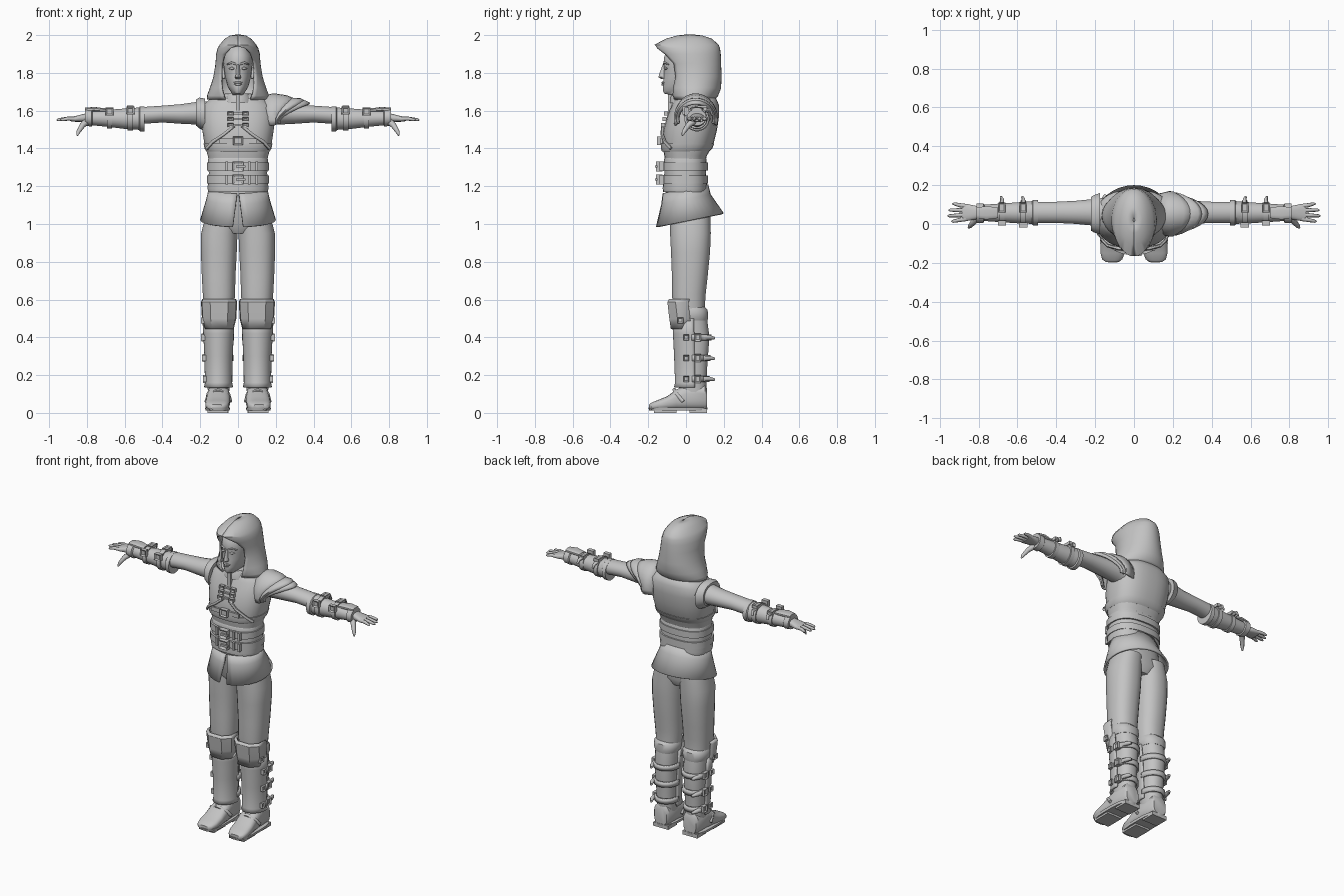
import bpy, bmesh, math
from mathutils import Vector

MAT = bpy.data.materials.new("plain_grey")
MAT.diffuse_color = (0.55, 0.55, 0.55, 1)

def finish(name, bm, angle=40, solid=0):
    bmesh.ops.recalc_face_normals(bm, faces=bm.faces)
    me = bpy.data.meshes.new(name)
    bm.to_mesh(me)
    bm.free()
    ob = bpy.data.objects.new(name, me)
    bpy.context.collection.objects.link(ob)
    me.materials.append(MAT)
    if solid:
        m = ob.modifiers.new("thickness", 'SOLIDIFY')
        m.thickness, m.offset = solid, 0
    bpy.ops.object.select_all(action='DESELECT')
    ob.select_set(True)
    bpy.context.view_layer.objects.active = ob
    bpy.ops.object.shade_smooth_by_angle(angle=math.radians(angle))
    return ob

def skin(name, rings, closed=True, solid=0, angle=40):
    """Join rows of points; closed rows are capped at both ends."""
    bm = bmesh.new()
    rows = [[bm.verts.new(p) for p in r] for r in rings]
    n = len(rows[0])
    for a, b in zip(rows, rows[1:]):
        for i in range(n if closed else n - 1):
            j = (i + 1) % n
            bm.faces.new((a[i], a[j], b[j], b[i]))
    if closed:
        bm.faces.new(rows[0])
        bm.faces.new(rows[-1])
    return finish(name, bm, angle, solid)

def power(v, e):
    return math.copysign(abs(v) ** (2 / e), v)

def loft(name, axis, rows, n=24, e=2.2, side=1, angle=40):
    """Rows: position on axis, then low and high bounds of the two other axes."""
    rings = []
    for s, a0, a1, b0, b1 in rows:
        ring = []
        for i in range(n):
            t = math.tau * (i + .5) / n
            a = (a0 + a1) / 2 + (a1 - a0) / 2 * power(math.cos(t), e)
            b = (b0 + b1) / 2 + (b1 - b0) / 2 * power(math.sin(t), e)
            p = {'x': (s, a, b), 'y': (a, s, b), 'z': (a, b, s)}[axis]
            ring.append((p[0] * side, p[1], p[2]))
        rings.append(ring)
    return skin(name, rings, angle=angle)

def wrap(name, rows, n=28, tilt=0, solid=.012, cx=0, flip=1):
    """Open sheet around z. Rows: z, rx, cy, ry, front opening angle."""
    rings = []
    for z, rx, cy, ry, a in rows:
        a = math.radians(a)
        ring = []
        for i in range(n + 1):
            t = -a + (math.pi + 2 * a) * i / n
            y = cy + flip * ry * math.sin(t)
            ring.append((cx + rx * math.cos(t), y, z + tilt * y))
        rings.append(ring)
    return skin(name, rings, False, solid)

def tube(name, pts, radii, n=8):
    pts = [Vector(p) for p in pts]
    rings = []
    for i, (p, r) in enumerate(zip(pts, radii)):
        d = pts[min(i + 1, len(pts) - 1)] - pts[max(i - 1, 0)]
        q = d.to_track_quat('Z', 'Y')
        rings.append([p + q @ Vector((r * math.cos(math.tau * k / n), r * math.sin(math.tau * k / n), 0))
                      for k in range(n)])
    return skin(name, rings, angle=60)

def box(name, c, size, frame=None):
    """Block; with a frame direction, the outward face is sunk like a buckle."""
    bm = bmesh.new()
    bmesh.ops.create_cube(bm, size=1)
    for v in bm.verts:
        v.co = Vector(c) + Vector([v.co[i] * size[i] for i in range(3)])
    if frame:
        f = Vector(frame)
        bm.normal_update()
        top = max(bm.faces, key=lambda q: q.normal.dot(f))
        bmesh.ops.inset_region(bm, faces=[top], thickness=min(s for s in size) * .45)
        bmesh.ops.translate(bm, verts=top.verts, vec=-f * .007)
    return finish(name, bm, 30)

# torso and waist
loft("torso", 'z', [(1.15, -.15, .15, -.11, .105), (1.3, -.15, .15, -.105, .10), (1.36, -.16, .16, -.115, .11),
     (1.42, -.178, .178, -.125, .145), (1.5, -.19, .19, -.12, .165), (1.57, -.195, .195, -.10, .175),
     (1.63, -.185, .185, -.075, .175), (1.665, -.145, .145, -.06, .16), (1.69, -.07, .07, -.05, .12)], 32, 2.5)
loft("vest_hem", 'z', [(1.385, -.168, .168, -.128, .125), (1.40, -.178, .178, -.133, .14), (1.425, -.183, .183, -.133, .15)], 32, 2.5)
loft("waist_wrap", 'z', [(1.17, -.158, .158, -.122, .112), (1.19, -.162, .162, -.124, .114), (1.27, -.155, .155, -.115, .105),
     (1.34, -.16, .16, -.118, .11), (1.35, -.156, .156, -.113, .105)], 32, 2.5)
for z in (1.305, 1.235):
    loft("belt", 'z', [(z - .021, -.164, .164, -.13, .116), (z + .021, -.164, .164, -.13, .116)], 32, 2.5)
    box("belt_buckle", (0, -.142, z), (.06, .034, .054), (0, -1, 0))
    box("belt_prong", (.014, -.158, z), (.05, .012, .012))
    for x in (-.06, .06, .1):
        box("belt_loop", (x, -.128, z), (.014, .022, .05))
wrap("skirt", [(1.185, .15, -.003, .115, 88), (1.13, .162, 0, .125, 86), (1.015, .195, .02, .175, 82)], 32, tilt=.2)
loft("hips", 'z', [(.95, -.06, .06, -.06, .1), (1.0, -.16, .16, -.09, .125), (1.15, -.15, .15, -.1, .105)], 24, 2.4)

# chest harness
box("chest_strap", (0, -.131, 1.44), (.2, .012, .026))
box("chest_buckle", (0, -.14, 1.44), (.052, .026, .046), (0, -1, 0))
box("collar_strap", (0, -.082, 1.63), (.022, .026, .11))
for s in (1, -1):
    tube("harness_strap", [(s * .02, -.122, 1.52), (s * .075, -.127, 1.475), (s * .135, -.112, 1.435), (s * .165, -.08, 1.40)],
         [.009] * 4, 6)
    for z in (1.585, 1.555, 1.525):
        box("chest_clasp", (s * .04, -.106 - (1.585 - z) * .25, z), (.03, .022, .022), (0, -1, 0))
for z in (1.585, 1.555, 1.525):
    box("clasp_band", (0, -.1 - (1.585 - z) * .25, z), (.07, .016, .01))

# head and face
loft("head", 'z', [(1.62, -.055, .055, -.05, .08), (1.68, -.05, .05, -.065, .08), (1.69, -.03, .03, -.115, .07),
     (1.705, -.042, .042, -.123, .08), (1.73, -.056, .056, -.122, .08), (1.78, -.069, .069, -.119, .09),
     (1.825, -.075, .075, -.115, .1), (1.85, -.077, .077, -.12, .1), (1.89, -.074, .074, -.115, .1),
     (1.93, -.055, .055, -.09, .08), (1.95, -.03, .03, -.05, .05)], 28, 2.1)
loft("nose", 'z', [(1.768, -.013, .013, -.13, -.1), (1.777, -.017, .017, -.146, -.1), (1.79, -.012, .012, -.143, -.1),
     (1.845, -.008, .008, -.123, -.1)], 10, 2)
for z, w in ((1.748, .025), (1.738, .02)):
    tube("lip", [(-w, -.115, z), (-w / 2, -.122, z + .001), (0, -.124, z), (w / 2, -.122, z + .001), (w, -.115, z)],
         [.002, .005, .006, .005, .002])
for s in (1, -1):
    tube("brow", [(s * .01, -.118, 1.846), (s * .035, -.113, 1.854), (s * .058, -.092, 1.845)], [.005, .006, .003])
    tube("eye", [(s * .016, -.111, 1.822), (s * .032, -.109, 1.824), (s * .048, -.099, 1.822)], [.002, .008, .002])
    tube("ear", [(s * .074, -.01, 1.77), (s * .08, 0, 1.8), (s * .08, .005, 1.83)], [.006, .013, .009])
loft("collar", 'z', [(1.64, -.085, .085, -.085, .11), (1.67, -.075, .075, -.082, .1), (1.69, -.06, .06, -.072, .09)])

# hood, closed at the peak and open around the face
wrap("hood", [(1.998, .004, .02, .01, 90), (1.992, .04, .02, .065, 90), (1.975, .068, .015, .12, 90),
     (1.945, .093, .003, .165, 90), (1.93, .102, .008, .166, 68), (1.9, .11, .018, .16, 52), (1.85, .113, .035, .145, 42),
     (1.78, .124, .045, .137, 45), (1.72, .143, .045, .135, 54), (1.68, .158, .042, .122, 62), (1.66, .16, .04, .105, 66)], 36)

# layered shoulder guard on one side only, vest rim on the other
def guard(name, rows):
    rings = []
    for x, ry, rz, bow in rows:
        ring = []
        for i in range(17):
            t = math.radians(-15 + 210 * i / 16)
            k = max(0, math.sin(t))
            ring.append((x + bow * k ** 1.3, .052 + ry * math.cos(t), 1.555 + rz * math.sin(t)))
        rings.append(ring)
    return skin(name, rings, False, .01)

guard("shoulder_guard", [(.13, .1, .12, 0), (.18, .112, .132, .01), (.195, .112, .122, .06), (.2, .1, .1, .11)])
guard("guard_plate_middle", [(.19, .105, .11, .06), (.205, .107, .107, .125), (.21, .1, .094, .14)])
guard("guard_plate_outer", [(.2, .096, .1, .08), (.215, .098, .095, .14), (.225, .09, .082, .155)])
loft("arm_hole_rim", 'x', [(.175, -.055, .16, 1.49, 1.665), (.205, -.045, .15, 1.505, 1.67), (.222, -.035, .14, 1.52, 1.66)], 20, 2.2, -1)

# arms, bracers, hands
for s in (1, -1):
    loft("arm", 'x', [(.12, -.02, .14, 1.5, 1.65), (.2, -.01, .13, 1.525, 1.65), (.3, 0, .12, 1.53, 1.635),
         (.4, .005, .115, 1.537, 1.627), (.5, .005, .115, 1.53, 1.62), (.55, .01, .11, 1.52, 1.615)], 20, 2, s)
    loft("bracer", 'x', [(.495, -.008, .125, 1.49, 1.622), (.52, -.008, .125, 1.49, 1.622), (.525, 0, .118, 1.498, 1.615),
         (.6, .003, .112, 1.503, 1.612), (.7, .01, .105, 1.515, 1.604), (.77, .015, .1, 1.522, 1.6),
         (.775, .005, .107, 1.515, 1.61), (.81, .005, .107, 1.52, 1.61)], 20, 2, s)
    loft("hand_guard", 'x', [(.7, .03, .085, 1.59, 1.612), (.76, .022, .093, 1.595, 1.62), (.81, .03, .085, 1.595, 1.616)], 12, 3, s)
    for x, d in ((.57, 0), (.68, .01)):
        loft("bracer_strap", 'x', [(x - .014, -.008 + d, .122 - d, 1.494 + d, 1.622 - d),
             (x + .014, -.008 + d, .122 - d, 1.494 + d, 1.622 - d)], 20, 2, s)
        box("bracer_buckle", (s * x, -.006 + d, 1.6 - d / 2), (.042, .026, .042), (0, -1, 0))
        box("bracer_clip", (s * x, .085, 1.618 - d), (.036, .05, .02), (0, 0, 1))
        tube("strap_end", [(s * x, .1, 1.6), (s * x, .13, 1.6), (s * (x + .005), .14, 1.575)], [.012, .01, .006], 6)
    loft("palm", 'x', [(.79, .03, .09, 1.535, 1.59), (.82, .022, .095, 1.54, 1.582), (.86, .015, .104, 1.541, 1.572),
         (.885, .017, .1, 1.542, 1.567)], 16, 2.6, s)
    for y0, y1, tip in ((.027, .014, .94), (.048, .042, .96), (.07, .072, .955), (.091, .104, .935)):
        tube("finger", [(s * .86, y0, 1.556), (s * .9, (y0 + y1) / 2, 1.558), (s * (tip - .01), y1, 1.552), (s * tip, y1, 1.55)],
             [.012, .0105, .008, .003])
    tube("thumb", [(s * .8, .04, 1.545), (s * .825, .01, 1.52), (s * .845, -.012, 1.488), (s * .852, -.02, 1.468)],
         [.02, .015, .011, .004])

# legs, boots, greaves
for s in (1, -1):
    loft("leg", 'z', [(.45, .03, .175, -.06, .105), (.56, .02, .182, -.07, .1), (.63, .015, .187, -.075, .105),
         (.72, .013, .192, -.075, .115), (.85, .006, .197, -.08, .128), (.95, .002, .196, -.085, .132),
         (1.05, .0, .17, -.085, .13)], 24, 2.3, s)
    loft("boot_cuff", 'z', [(.49, .028, .178, -.06, .115), (.51, .02, .186, -.06, .118), (.545, .02, .186, -.06, .115),
         (.56, .028, .178, -.06, .1)], 24, 2.3, s)
    loft("boot_shaft", 'z', [(.08, .05, .158, -.03, .108), (.15, .042, .162, -.04, .108), (.28, .038, .168, -.045, .115),
         (.4, .033, .174, -.052, .125), (.5, .03, .176, -.058, .112)], 24, 2.3, s)
    wrap("greave", [(.135, .071, .03, .088, 12), (.16, .066, .03, .082, 12), (.3, .069, .028, .085, 12),
         (.42, .075, .025, .088, 12), (.5, .08, .022, .09, 12)], 20, cx=s * .103, flip=-1)
    # faceted knee guard
    rings = [[(s * (.1 + u * w), y + dy, z) for u, y in ((-1, .03), (-.95, -.035), (-.5, -.075), (.5, -.075), (.95, -.035), (1, .03))]
             for z, w, dy in ((.445, .072, 0), (.5, .085, -.008), (.585, .09, -.018), (.6, .084, -.01))]
    skin("knee_guard", rings, False, .012, 25)
    box("knee_buckle", (s * .186, -.03, .49), (.022, .032, .032), (s, 0, 0))
    # straps with buckles
    for z, d in ((.18, 0), (.29, .004), (.4, .009)):
        wrap("boot_strap", [(z - .016, .068 + d, .045, .074 + d, 10), (z + .016, .068 + d, .045, .074 + d, 10)], 20, cx=s * .103)
        box("strap_rivet", (s * (.176 + d), .002, z), (.02, .03, .032), (s, 0, 0))
        box("strap_buckle", (s * (.172 + d), .062, z), (.026, .036, .042), (s, 0, 0))
        tube("strap_tip", [(s * .165, .09, z), (s * .158, .125, z), (s * .145, .15, z - .004)], [.015, .013, .008], 6)
    # shoes
    loft("shoe", 'y', [(.112, .06, .15, .02, .13), (.1, .05, .16, .015, .15), (0, .045, .163, .015, .15), (-.05, .042, .167, .015, .125),
         (-.1, .043, .172, .015, .088), (-.15, .047, .173, .015, .068), (-.182, .06, .165, .015, .055),
         (-.195, .08, .145, .018, .045)], 20, 2.8, s)
    loft("sole", 'z', [(.012, .044, .172, -.195, .112), (.028, .042, .175, -.2, .115)], 24, 3.2, s)
    box("heel", (s * .105, .065, .012), (.108, .092, .024))
    box("sole_tread", (s * .108, -.11, .008), (.105, .12, .016))
    tube("shoe_strap", [(s * .04, -.015, .06), (s * .05, -.05, .1), (s * .105, -.062, .122), (s * .158, -.05, .1), (s * .168, -.015, .06)],
         [.01] * 5, 6)
